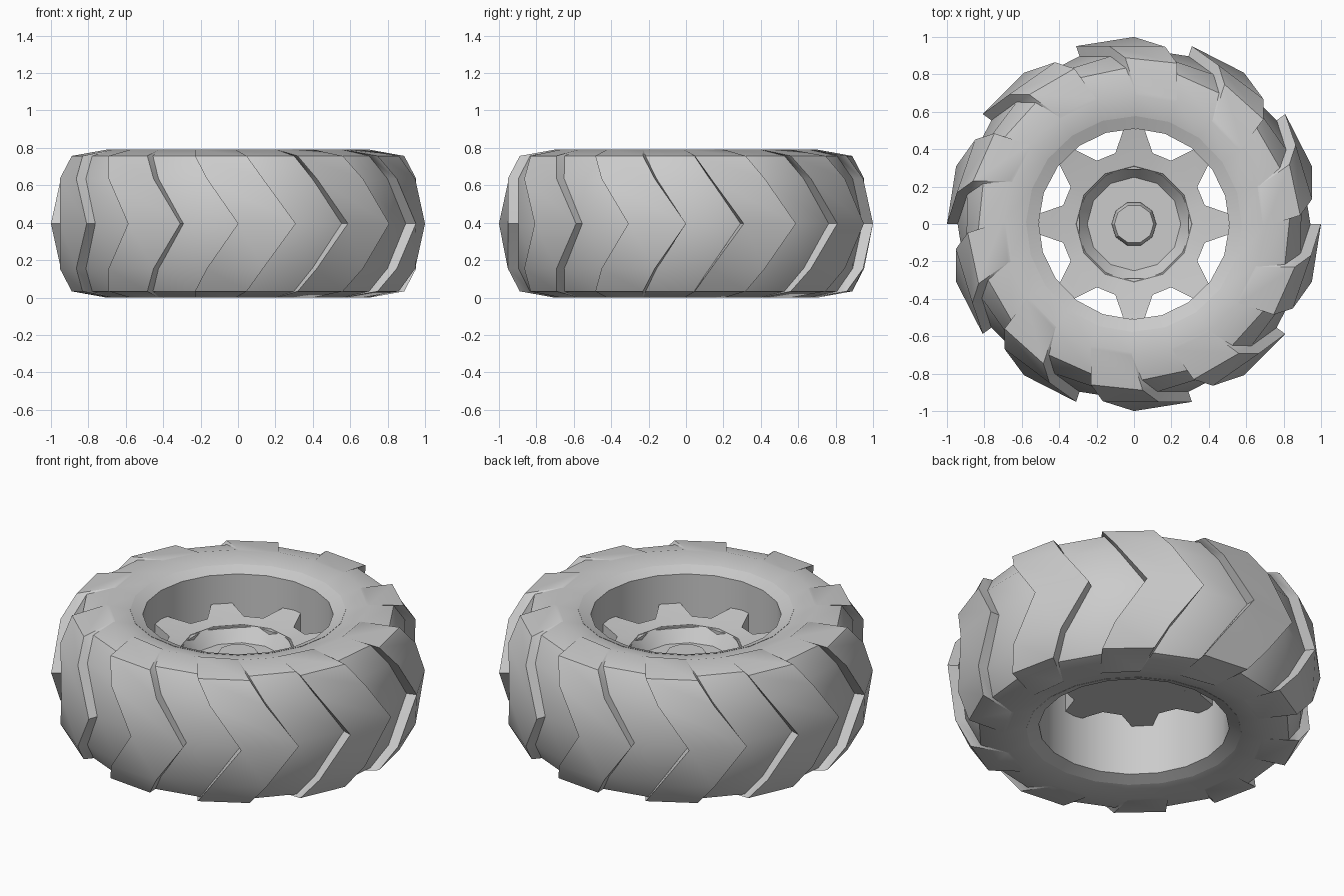
import bpy, bmesh, math
from math import sin, cos, radians

cube = bpy.data.objects.get("Cube")
if cube:
    bpy.data.objects.remove(cube)

MID = 0.395
LUGS = 10
STEP = 360 / (2 * LUGS)

grey = bpy.data.materials.new("plain_grey")
grey.use_nodes = True
grey.diffuse_color = (0.6, 0.6, 0.6, 1)
grey.node_tree.nodes["Principled BSDF"].inputs["Base Color"].default_value = (0.6, 0.6, 0.6, 1)


def polar(r, deg, z):
    return (r * cos(radians(deg)), r * sin(radians(deg)), z)


def finish(name, bm, angle=30, fix=True):
    if fix:
        bmesh.ops.remove_doubles(bm, verts=bm.verts, dist=0.0005)
        bmesh.ops.recalc_face_normals(bm, faces=bm.faces)
    mesh = bpy.data.meshes.new(name)
    bm.to_mesh(mesh)
    bm.free()
    mesh.materials.append(grey)
    obj = bpy.data.objects.new(name, mesh)
    bpy.context.collection.objects.link(obj)
    bpy.ops.object.select_all(action='DESELECT')
    obj.select_set(True)
    bpy.context.view_layer.objects.active = obj
    bpy.ops.object.shade_smooth_by_angle(angle=radians(angle))
    return obj


def bridge(bm, a, b, closed=True):
    n = len(a)
    for i in range(n if closed else n - 1):
        j = (i + 1) % n
        bm.faces.new((a[i], a[j], b[j], b[i]))


def lathe(name, rows, sides, angle=30, loop=False):
    """Revolve rows of (radius, height, twist) about z."""
    bm = bmesh.new()
    rings = [[bm.verts.new(polar(r, i * 360 / sides - t, z)) for i in range(sides)]
             for r, z, t in rows]
    for a, b in zip(rings, rings[1:]):
        bridge(bm, a, b)
    if loop:
        bridge(bm, rings[-1], rings[0])
    else:
        bm.faces.new(rings[0])
        bm.faces.new(rings[-1])
    return finish(name, bm, angle)


# Half sections from shoulder to centre: tread radius, base radius, height, twist
half = [(0.705, 0.70, 0.79, 19), (0.89, 0.835, 0.757, 15),
        (0.962, 0.905, 0.635, 10), (1.0, 0.943, MID, 0)]
section = half + [(a, b, 2 * MID - z, t) for a, b, z, t in reversed(half[:-1])]

# Tyre body with inward sloping side walls
body = [(b, z, t) for a, b, z, t in section]
body = [(0.575, 0.76, 19)] + body + [(0.575, 2 * MID - 0.76, 19)]
lathe("tyre_body", body, 2 * LUGS, 40, loop=True)

# Chevron tread lugs
bm = bmesh.new()
for k in range(LUGS):
    start, end = k * 36 - STEP, k * 36
    grid = []
    for a, b, z, t in section:
        grid.append([bm.verts.new(polar(r, ang - t, z))
                     for r, ang in ((b - 0.01, start), (a, start), (a, end), (b - 0.01, end))])
    for p, q in zip(grid, grid[1:]):
        bridge(bm, p, q)
    bm.faces.new(grid[0])
    bm.faces.new(grid[-1])
finish("tread_lugs", bm, 35)

# Wheel rim barrel with a lip at both ends
top, lip = 0.762, 0.735
rim = [(0.577, top), (0.51, lip), (0.51, 2 * MID - lip), (0.577, 2 * MID - top)]
lathe("rim_barrel", [(r, z, 19) for r, z in rim], 2 * LUGS, 25, loop=True)

# Thick spoked web, dished on top
bm = bmesh.new()
LOW = 0.35
pairs = [(s * 45 + d * 14.7, s * 45 + d * 6.2) for s in range(8) for d in (-1, 1)]


def ring(r, z, which=0):
    return [bm.verts.new(polar(r, p[which], z)) for p in pairs]


inner_top, outer_top, tip_top = ring(0.30, 0.525), ring(0.392, 0.54), ring(0.512, 0.566, 1)
inner_low, outer_low, tip_low = ring(0.30, LOW), ring(0.392, LOW), ring(0.512, LOW, 1)
bridge(bm, inner_top, outer_top)
bridge(bm, inner_low, outer_low)
bridge(bm, inner_top, inner_low)
for i in range(0, 16, 2):
    j, n = i + 1, (i + 2) % 16
    bm.faces.new((outer_top[i], outer_top[j], tip_top[j], tip_top[i]))
    bm.faces.new((outer_low[i], outer_low[j], tip_low[j], tip_low[i]))
    bm.faces.new((tip_top[i], tip_top[j], tip_low[j], tip_low[i]))
    for v in (i, j):
        bm.faces.new((outer_top[v], tip_top[v], tip_low[v], outer_low[v]))
    bm.faces.new((outer_top[j], outer_top[n], outer_low[n], outer_low[j]))
finish("spoked_web", bm)

# Recessed hub dish
lathe("hub_dish", [(0.31, LOW, 0), (0.31, 0.53, 0), (0.25, 0.45, 0)], 12, 30)

# Hub cap with a thin bevelled edge
lathe("hub_cap", [(0.12, 0.44, 0), (0.12, 0.48, 0), (0.105, 0.51, 0)], 10, 30)
